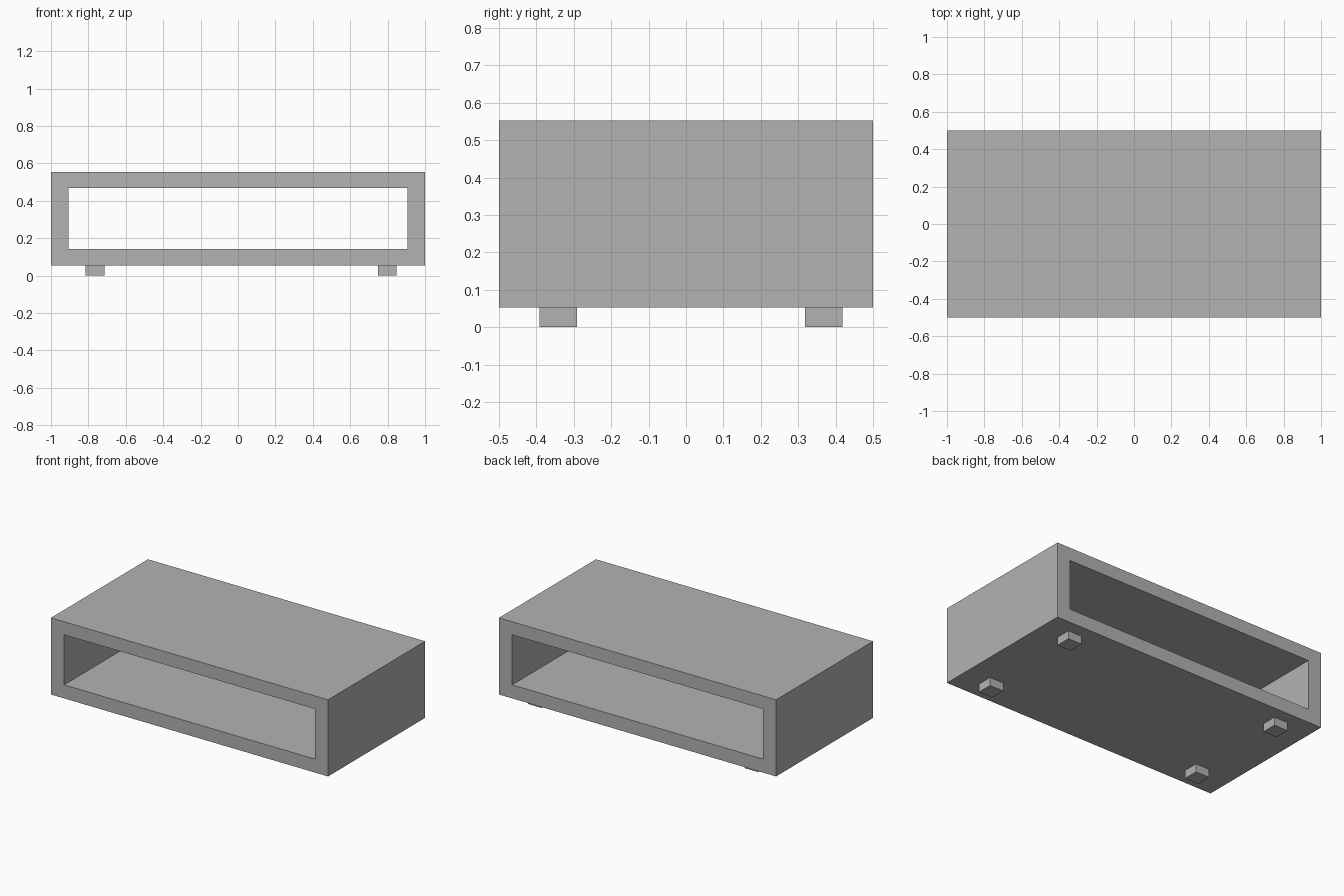
import bpy
import bmesh

# Remove the default object
default = bpy.data.objects.get("Cube")
if default:
    bpy.data.objects.remove(default, do_unlink=True)

# Single plain grey
GREY = (0.448, 0.448, 0.448, 1.0)
grey = bpy.data.materials.new("plain grey")
grey.use_nodes = True
grey.diffuse_color = GREY
for node in grey.node_tree.nodes:
    if node.type == 'BSDF_PRINCIPLED':
        node.inputs["Base Color"].default_value = GREY

LEG_HEIGHT = 0.053
TOP = 0.553
HALF_DEPTH = 0.5


def add_object(name, bm):
    bmesh.ops.recalc_face_normals(bm, faces=bm.faces)
    mesh = bpy.data.meshes.new(name)
    bm.to_mesh(mesh)
    bm.free()
    mesh.materials.append(grey)
    obj = bpy.data.objects.new(name, mesh)
    bpy.context.collection.objects.link(obj)
    return obj


def rectangle(bm, half_width, low, high, y):
    corners = ((-half_width, low), (half_width, low),
               (half_width, high), (-half_width, high))
    return [bm.verts.new((x, y, z)) for x, z in corners]


# Cabinet: a rectangular frame profile extruded from front to back
bm = bmesh.new()
outer = rectangle(bm, 1.0, LEG_HEIGHT, TOP, -HALF_DEPTH)
inner = rectangle(bm, 0.905, 0.141, 0.468, -HALF_DEPTH)
for i in range(4):
    j = (i + 1) % 4
    bm.faces.new((outer[i], outer[j], inner[j], inner[i]))
extruded = bmesh.ops.extrude_face_region(bm, geom=bm.faces[:])
back = [v for v in extruded["geom"] if isinstance(v, bmesh.types.BMVert)]
bmesh.ops.translate(bm, verts=back, vec=(0, 2 * HALF_DEPTH, 0))
add_object("open_cabinet", bm)


# Four short square legs
def add_leg(name, x, y):
    bm = bmesh.new()
    bmesh.ops.create_cube(bm, size=1.0)
    bmesh.ops.scale(bm, vec=(0.1, 0.1, LEG_HEIGHT), verts=bm.verts)
    leg = add_object(name, bm)
    leg.location = (x, y, LEG_HEIGHT / 2)


for side, x in (("right", -0.765), ("left", 0.798)):
    for end, y in (("front", -0.341), ("back", 0.368)):
        add_leg(f"{end}_{side}_leg", x, y)
